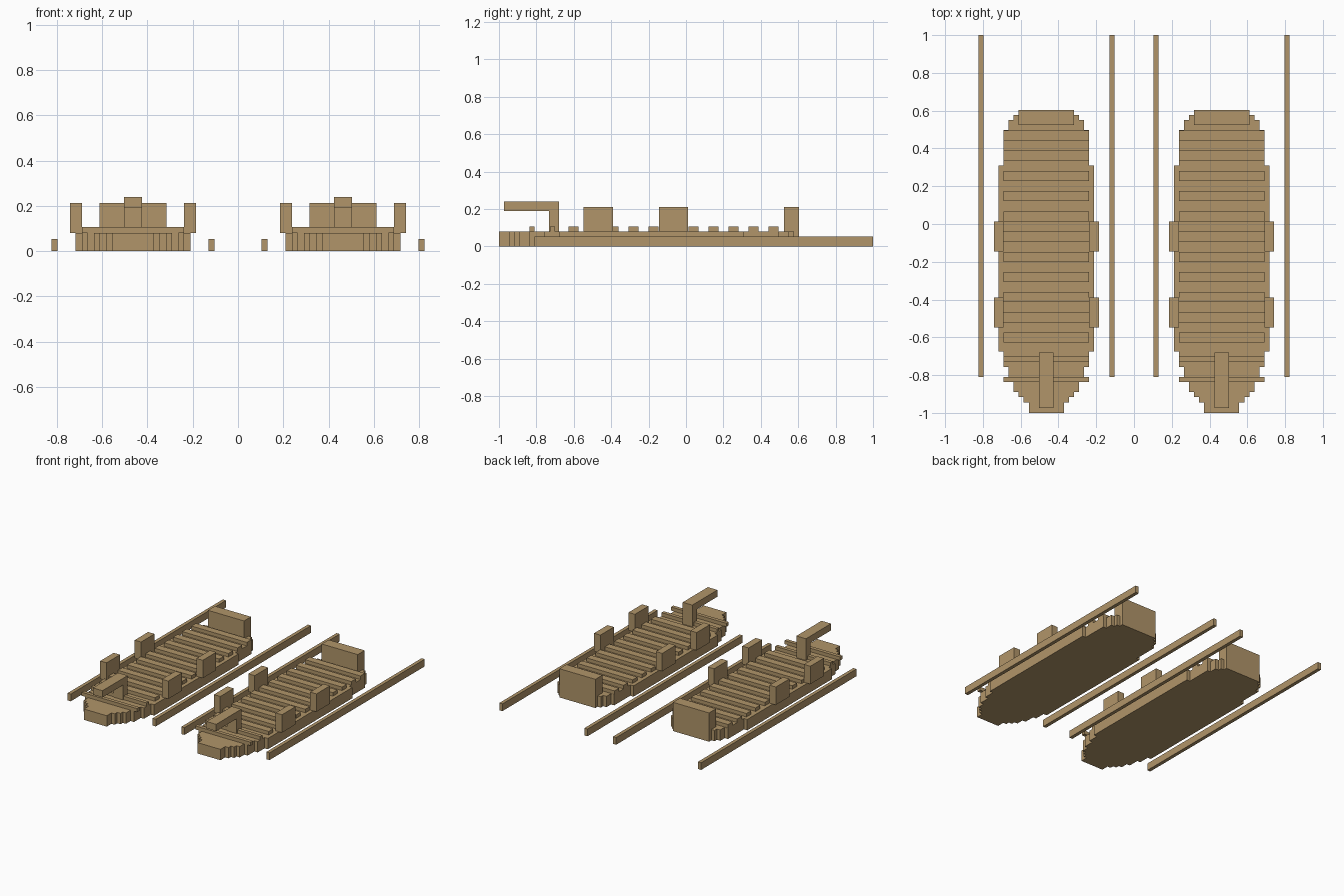
import bpy
import bmesh

cube = bpy.data.objects.get("Cube")
if cube:
    bpy.data.objects.remove(cube, do_unlink=True)

wood = bpy.data.materials.new("tan wood")
wood.use_nodes = True
TAN = (0.44, 0.30, 0.142, 1)
wood.diffuse_color = TAN
wood.node_tree.nodes["Principled BSDF"].inputs["Base Color"].default_value = TAN

CENTRE = 0.464      # middle of each sled board
DECK = 0.08         # top of the board
SLAT_TOP = 0.106


def finish(name, bm):
    bmesh.ops.recalc_face_normals(bm, faces=bm.faces)
    mesh = bpy.data.meshes.new(name)
    bm.to_mesh(mesh)
    bm.free()
    mesh.materials.append(wood)
    obj = bpy.data.objects.new(name, mesh)
    bpy.context.collection.objects.link(obj)
    return obj


def box(name, x, y, z):
    """Box from (low, high) pairs along each axis."""
    bm = bmesh.new()
    bmesh.ops.create_cube(bm, size=1)
    for v in bm.verts:
        for i, (low, high) in enumerate((x, y, z)):
            v.co[i] = high if v.co[i] > 0 else low
    return finish(name, bm)


def board(name, cx):
    """Stepped outline, mirrored about the board's middle and extruded."""
    # Half width of each step and the y where it ends, front to back
    steps = [(0.093, -0.945), (0.12, -0.917), (0.147, -0.89), (0.173, -0.836),
             (0.2, -0.756), (0.226, -0.676), (0.253, 0.31), (0.226, 0.497),
             (0.2, 0.55), (0.173, 0.577), (0.147, 0.604)]
    side, start = [], -1.0
    for half, end in steps:
        side += [(half, start), (half, end)]
        start = end
    outline = side + [(-x, y) for x, y in reversed(side)]
    bm = bmesh.new()
    face = bm.faces.new([bm.verts.new((cx + x, y, 0)) for x, y in outline])
    top = bmesh.ops.extrude_face_region(bm, geom=[face])["geom"]
    for v in top:
        if isinstance(v, bmesh.types.BMVert):
            v.co.z = DECK
    return finish(name, bm)


for label, sign in (("left", 1), ("right", -1)):
    cx = sign * CENTRE
    board(f"{label}_board", cx)

    # Cross slats: evenly spaced wide ones and two thin ones near the tip
    slats = [(-0.628 + 0.107 * i, 0.053) for i in range(11)]
    slats += [(-0.727, 0.027), (-0.837, 0.027)]
    for i, (y, depth) in enumerate(slats):
        box(f"{label}_slat_{i + 1}", (cx - 0.226, cx + 0.226),
            (y, y + depth), (DECK, SLAT_TOP))

    # Upright blocks along both edges
    for y in (-0.547, -0.145):
        for edge in (-1, 1):
            mid = cx + edge * 0.252
            box(f"{label}_side_block", (mid - 0.026, mid + 0.026),
                (y, y + 0.157), (DECK, 0.212))

    # Back plate, then toe post with its forward bar
    box(f"{label}_back_plate", (cx - 0.147, cx + 0.147), (0.523, 0.604), (DECK, 0.212))
    box(f"{label}_toe_post", (cx - 0.039, cx + 0.039), (-0.733, -0.68), (DECK, 0.19))
    box(f"{label}_toe_bar", (cx - 0.039, cx + 0.039), (-0.973, -0.68), (0.19, 0.24))

    # Long poles lying on either side
    for edge in (-1, 1):
        mid = cx + edge * 0.347
        box(f"{label}_pole", (mid - 0.013, mid + 0.013), (-0.81, 1.0), (0, 0.053))
